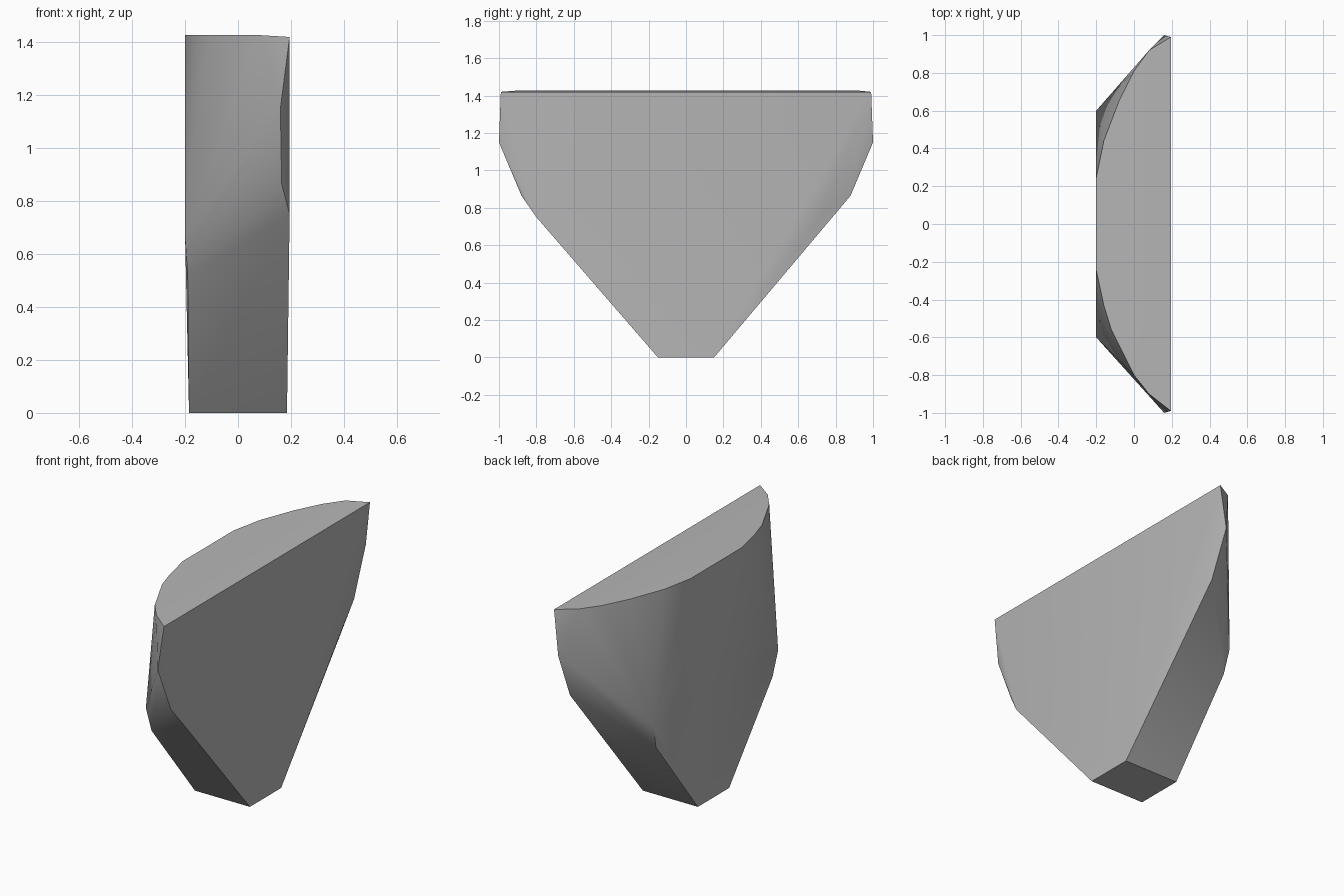
import bpy
import bmesh
import math

cube = bpy.data.objects.get("Cube")
if cube:
    bpy.data.objects.remove(cube, do_unlink=True)

# One plain stone material
stone = bpy.data.materials.new("grey stone")
stone.use_nodes = True
color = (0.47, 0.47, 0.47, 1)
stone.diffuse_color = color
stone.node_tree.nodes["Principled BSDF"].inputs["Base Color"].default_value = color

# Corners shared by both ends, given for the +y end
shared = [
    (0.185, 0.15, 0), (-0.185, 0.15, 0),             # narrow foot
    (-0.19, 0.56, 0.52), (-0.2, 0.6, 0.67),          # edge of the inner face
    (0.16, 1.0, 1.15), (0.165, 0.88, 0.865),         # outermost tips
    (0.195, 0.99, 1.42), (-0.2, 0.245, 1.428),       # ends of the top curve
]
# Curved rim of the top, slightly different at each end
back_rim = [(0.08, 0.92), (0, 0.81), (-0.08, 0.65), (-0.16, 0.44)]
front_rim = [(0.08, -0.9), (0, -0.8), (-0.12, -0.56), (-0.16, -0.43)]

points = [(x, side * y, z) for side in (1, -1) for x, y, z in shared]
points += [(x, y, 1.427) for x, y in back_rim + front_rim]
points += [(0.195, -0.8, 0.75), (0.195, 0.72, 0.75)]  # outer flat face

# Wrap the corners in a faceted stone wedge
bm = bmesh.new()
for p in points:
    bm.verts.new(p)
bmesh.ops.convex_hull(bm, input=bm.verts[:])
bmesh.ops.delete(bm, geom=[v for v in bm.verts if not v.link_faces], context='VERTS')
bmesh.ops.dissolve_limit(bm, angle_limit=math.radians(0.8),
                         verts=bm.verts[:], edges=bm.edges[:])
bmesh.ops.recalc_face_normals(bm, faces=bm.faces[:])
mesh = bpy.data.meshes.new("stone_wedge")
bm.to_mesh(mesh)
bm.free()
mesh.materials.append(stone)

wedge = bpy.data.objects.new("stone_wedge", mesh)
bpy.context.collection.objects.link(wedge)
bpy.ops.object.select_all(action='DESELECT')
wedge.select_set(True)
bpy.context.view_layer.objects.active = wedge
bpy.ops.object.shade_smooth_by_angle(angle=math.radians(30))
